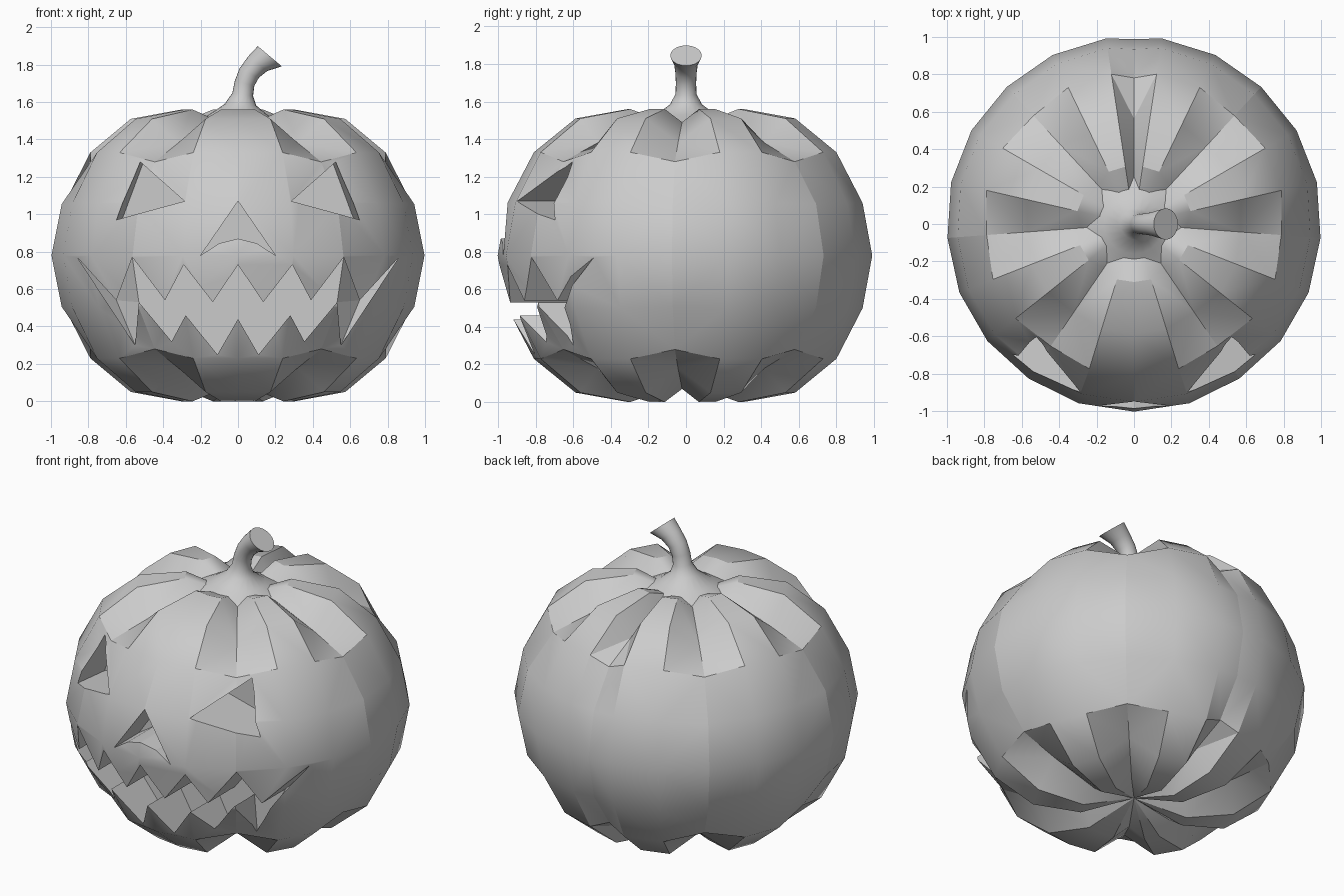
import bpy, bmesh
from math import sin, cos, pi, radians
from mathutils import Vector

if "Cube" in bpy.data.objects:
    bpy.data.objects.remove(bpy.data.objects["Cube"])


def finish(name, bm):
    bmesh.ops.recalc_face_normals(bm, faces=bm.faces)
    me = bpy.data.meshes.new(name)
    bm.to_mesh(me)
    bm.free()
    ob = bpy.data.objects.new(name, me)
    bpy.context.collection.objects.link(ob)
    return ob


def select(ob):
    bpy.ops.object.select_all(action='DESELECT')
    ob.select_set(True)
    bpy.context.view_layer.objects.active = ob


# Pumpkin body: 21 sided sphere with lobes, plus one extra groove at the back
MID = 0.78
cols = [(-90 + 360 / 21 * k, k in (2, 5, 8, 13, 16, 19), 1.0) for k in range(21)]
cols.insert(11, (90, True, cos(pi / 21)))
lobe = [(.31, .78), (.588, .73), (.81, .55), (.951, .28), (1.003, 0)]
groove = [(.28, .71), (.57, .60), (.79, .50), (.945, .275), (1.0, 0)]


def mirror_profile(p):
    return p + [(r, -z) for r, z in reversed(p[:-1])]


bm = bmesh.new()
grid = []
for ang, is_groove, k in cols:
    a = radians(ang)
    prof = mirror_profile(groove if is_groove else lobe)
    grid.append([bm.verts.new((r * k * cos(a), r * k * sin(a), MID + z)) for r, z in prof])
top = bm.verts.new((0, 0, 1.45))
bottom = bm.verts.new((0, 0, 0.10))
n = len(grid)
for i in range(n):
    a, b = grid[i], grid[(i + 1) % n]
    bm.faces.new((top, a[0], b[0]))
    bm.faces.new((bottom, b[-1], a[-1]))
    for j in range(len(a) - 1):
        bm.faces.new((a[j], a[j + 1], b[j + 1], b[j]))
for (ang, is_groove, k), col in zip(cols, grid):
    if is_groove:
        for u, v in zip(col, col[1:]):
            bm.edges.get((u, v)).smooth = False
bmesh.ops.triangulate(bm, faces=[f for f in bm.faces if len(f.verts) == 4 and
                                 any(not e.smooth for e in f.edges)])
body = finish("pumpkin_body", bm)


# Carving cutters: an outline in x, z pushed from the front into the body
def cutter(name, polys, back, shift=lambda x, y: 0):
    bm = bmesh.new()
    cache = {}

    def vert(p, y):
        key = (p, y == -1.2)
        if key not in cache:
            cache[key] = bm.verts.new((p[0] + shift(p[0], y), y, p[1]))
        return cache[key]

    count = {}
    for poly in polys:
        bm.faces.new([vert(p, -1.2) for p in poly])
        bm.faces.new([vert(p, back(p[0])) for p in reversed(poly)])
        for p, q in zip(poly, poly[1:] + poly[:1]):
            count.setdefault(frozenset((p, q)), []).append((p, q))
    for sides in count.values():
        if len(sides) == 1:
            p, q = sides[0]
            bm.faces.new((vert(q, -1.2), vert(p, -1.2), vert(p, back(p[0])), vert(q, back(q[0]))))
    bmesh.ops.triangulate(bm, faces=bm.faces)
    ob = finish(name, bm)
    ob.hide_render = True
    return ob


cutters = []
for s in (-1, 1):
    eye = [(s * .26, 1.07), (s * .535, 1.28), (s * .65, .97)]
    cutters.append(cutter("eye_cutter", [eye], lambda x: -.47,
                          lambda x, y: (-.13 if x > 0 else .13) * (y + .7)))

nose = [(0, 1.07), (.2, .78), (.1, .845), (0, .87), (-.1, .845), (-.2, .78)]
cutters.append(cutter("nose_cutter", [nose], lambda x: -.72))

up = [(.86, .77), (.65, .54), (.565, .77), (.39, .54), (.29, .73), (.135, .53), (0, .73)]
low = [(.86, .77), (.55, .30), (.53, .53), (.355, .32), (.28, .46), (.11, .25), (0, .44)]
up += [(-x, z) for x, z in reversed(up[:-1])]
low += [(-x, z) for x, z in reversed(low[:-1])]
strips = []
for i in range(len(up) - 1):
    poly = [up[i], up[i + 1], low[i + 1], low[i]]
    strips.append(list(dict.fromkeys(poly)))
cutters.append(cutter("mouth_cutter", strips, lambda x: -.59 if abs(x) < .6 else -.44))

select(body)
for c in cutters:
    m = body.modifiers.new("carve", 'BOOLEAN')
    m.operation = 'DIFFERENCE'
    m.solver = 'EXACT'
    m.object = c
    bpy.ops.object.modifier_apply(modifier=m.name)
for c in cutters:
    bpy.data.objects.remove(c)
select(body)
bpy.ops.object.shade_smooth_by_angle(angle=radians(30))

# Stem: rings along a bent path, flared at the base, flat cut at the tip
path = [(0, 1.47, .29, 0), (.0, 1.53, .16, 0), (.012, 1.585, .085, 2), (.025, 1.64, .056, 8),
        (.035, 1.70, .054, 15), (.06, 1.755, .057, 27), (.105, 1.805, .064, 38),
        (.17, 1.845, .084, 40)]
SIDES = 20
bm = bmesh.new()
rings = []
for x, z, r, tilt in path:
    t = radians(tilt)
    u = Vector((cos(t), 0, -sin(t)))
    rings.append([bm.verts.new(Vector((x, 0, z)) + u * r * cos(2 * pi * i / SIDES)
                               + Vector((0, r * sin(2 * pi * i / SIDES), 0))) for i in range(SIDES)])
for a, b in zip(rings, rings[1:]):
    for i in range(SIDES):
        j = (i + 1) % SIDES
        bm.faces.new((a[i], a[j], b[j], b[i]))
bm.faces.new(rings[-1])
bm.faces.new(rings[0][::-1])
stem = finish("stem", bm)
select(stem)
bpy.ops.object.shade_smooth_by_angle(angle=radians(45))
